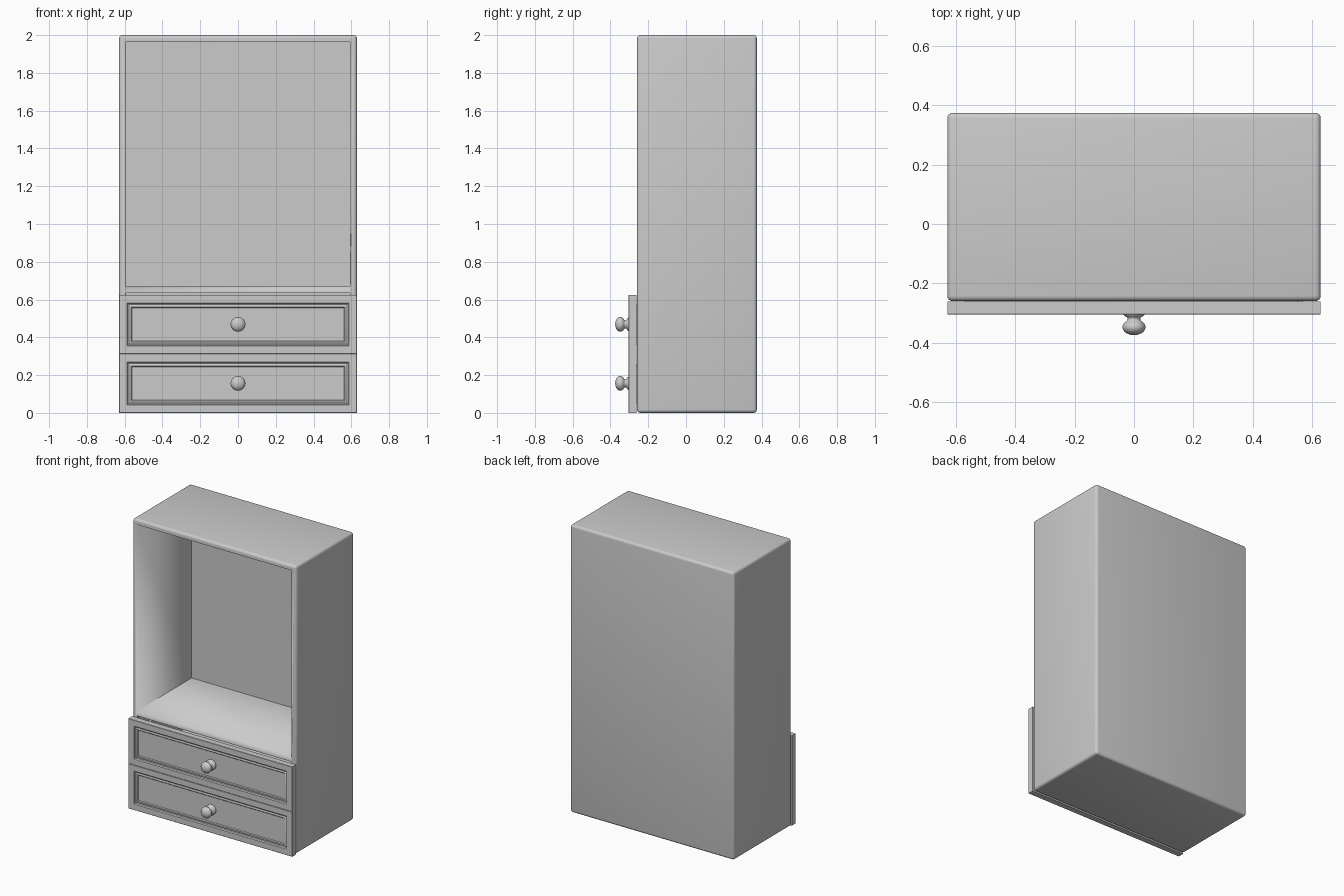
import bpy, bmesh, math

if "Cube" in bpy.data.objects:
    bpy.data.objects.remove(bpy.data.objects["Cube"])


def finish(bm, name, angle=35):
    bmesh.ops.recalc_face_normals(bm, faces=bm.faces)
    me = bpy.data.meshes.new(name)
    bm.to_mesh(me)
    bm.free()
    ob = bpy.data.objects.new(name, me)
    bpy.context.collection.objects.link(ob)
    bpy.ops.object.select_all(action='DESELECT')
    ob.select_set(True)
    bpy.context.view_layer.objects.active = ob
    bpy.ops.object.shade_smooth_by_angle(angle=math.radians(angle))
    return ob


def add_box(bm, x0, x1, y0, y1, z0, z1):
    verts = bmesh.ops.create_cube(bm, size=1)['verts']
    for v in verts:
        v.co = ((x0 + x1) / 2 + v.co.x * (x1 - x0),
                (y0 + y1) / 2 + v.co.y * (y1 - y0),
                (z0 + z1) / 2 + v.co.z * (z1 - z0))


W, FRONT, BACK, T = 0.63, -0.26, 0.375, 0.036
DRAWER_H = 0.3125

# Cabinet shell with rounded outer edges
bm = bmesh.new()
add_box(bm, -W, W, FRONT, BACK, 0, 2)
bmesh.ops.bevel(bm, geom=bm.edges[:], offset=0.018, segments=4,
                profile=0.5, affect='EDGES')
cabinet = finish(bm, "cabinet_body")

# Open upper compartment and the drawer compartment, cut from the front
bm = bmesh.new()
for z0, z1 in ((0.67, 2 - T), (T, 0.634)):
    add_box(bm, -W + T, W - T, FRONT - 0.1, BACK - T, z0, z1)
cutter = finish(bm, "compartment_cutter")
cutter.hide_render = True
mod = cabinet.modifiers.new("compartments", 'BOOLEAN')
mod.operation = 'DIFFERENCE'
mod.solver = 'EXACT'
mod.object = cutter
bpy.context.view_layer.objects.active = cabinet
bpy.ops.object.modifier_apply(modifier=mod.name)
bpy.data.objects.remove(cutter)


def drawer_front(name, z0):
    # Nested rectangles: (inset from edge, y) from back face to recessed panel
    rings = [(0, -0.262), (0, -0.303), (0.002, -0.305), (0.042, -0.305),
             (0.046, -0.296), (0.052, -0.293), (0.058, -0.296),
             (0.064, -0.296), (0.069, -0.291)]
    bm = bmesh.new()
    loops = []
    for i, y in rings:
        a, b, c = W - i, z0 + i, z0 + DRAWER_H - i
        loops.append([bm.verts.new(p) for p in
                      ((-a, y, b), (a, y, b), (a, y, c), (-a, y, c))])
    for l0, l1 in zip(loops, loops[1:]):
        for k in range(4):
            n = (k + 1) % 4
            bm.faces.new((l0[k], l0[n], l1[n], l1[k]))
    bm.faces.new(loops[0])
    bm.faces.new(loops[-1])
    finish(bm, name, 30)


def drawer_box(name, z0, z1):
    x, y0, y1, t = 0.57, -0.262, 0.30, 0.02
    bm = bmesh.new()
    add_box(bm, -x, -x + t, y0, y1, z0, z1)
    add_box(bm, x - t, x, y0, y1, z0, z1)
    add_box(bm, -x + t, x - t, y1 - t, y1, z0, z1)
    add_box(bm, -x + t, x - t, y0, y1 - t, z0, z0 + t)
    finish(bm, name)


def knob(name, z):
    # Turned profile (radius, y): flared foot, neck, flattened ball
    prof = [(0, -0.285), (0.035, -0.285), (0.035, -0.306), (0.030, -0.311),
            (0.022, -0.316), (0.021, -0.322)]
    for k in range(9):
        a = math.radians(-52 + k * 142 / 8)
        prof.append((0.039 * math.cos(a), -0.348 - 0.027 * math.sin(a)))
    bm = bmesh.new()
    verts = [bm.verts.new((r, y, z)) for r, y in prof]
    edges = [bm.edges.new(p) for p in zip(verts, verts[1:])]
    bmesh.ops.spin(bm, geom=verts + edges, cent=(0, 0, z), axis=(0, 1, 0),
                   angle=2 * math.pi, steps=32)
    bmesh.ops.remove_doubles(bm, verts=bm.verts[:], dist=0.0002)
    finish(bm, name, 50)


# Two identical drawers, each with front, box and knob
for label, z in (("lower", 0), ("upper", DRAWER_H)):
    drawer_front(label + "_drawer_front", z)
    drawer_box(label + "_drawer_box", z + 0.05, z + 0.26)
    knob(label + "_drawer_knob", z + DRAWER_H / 2)
